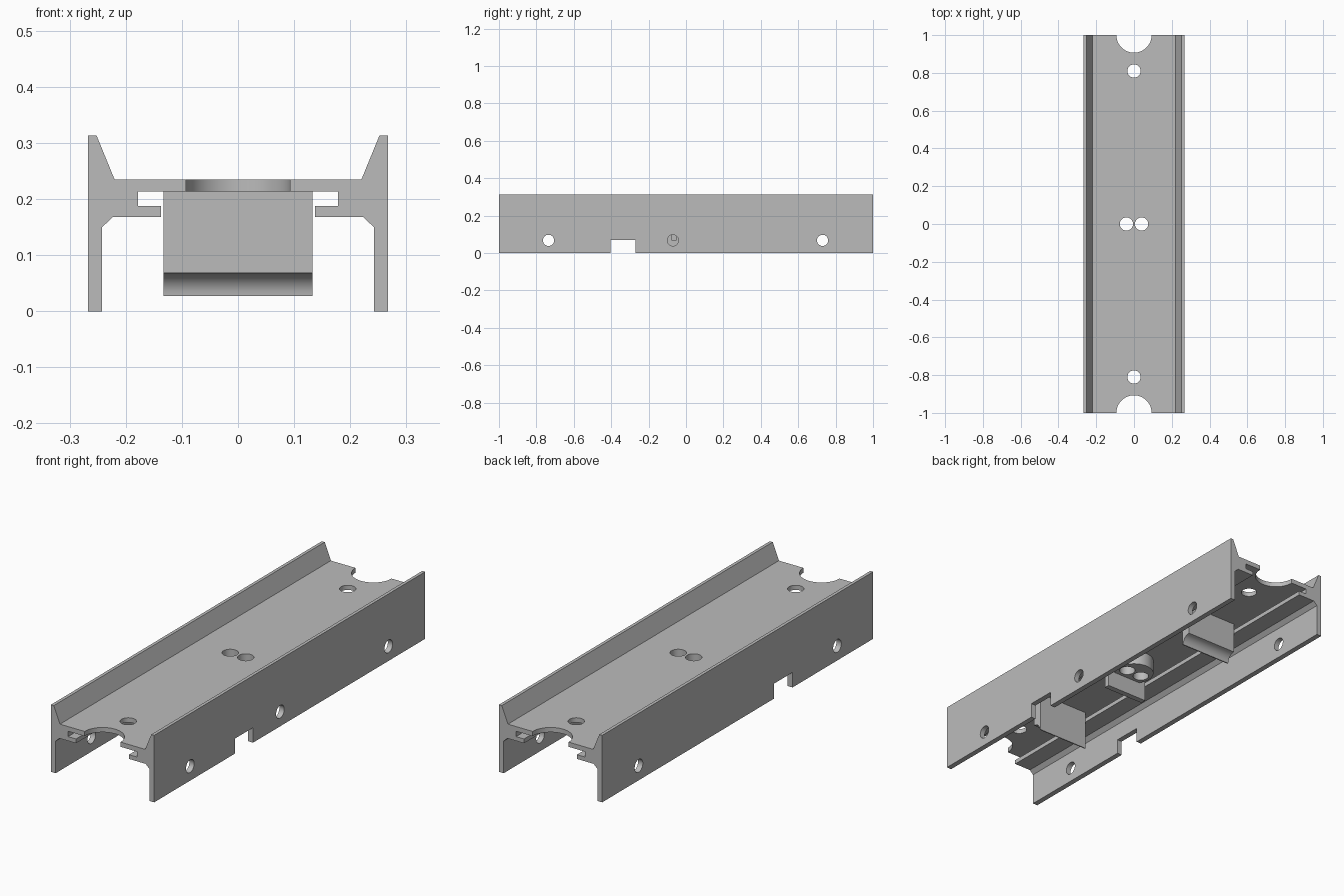
import bpy, bmesh, math
from mathutils import Matrix, Vector

cube = bpy.data.objects.get("Cube")
if cube:
    bpy.data.objects.remove(cube, do_unlink=True)

grey = bpy.data.materials.new("plain grey")
grey.use_nodes = True
grey.diffuse_color = (0.5, 0.5, 0.5, 1)
grey.node_tree.nodes["Principled BSDF"].inputs["Base Color"].default_value = (0.5, 0.5, 0.5, 1)


def make_object(name, bm):
    bmesh.ops.recalc_face_normals(bm, faces=bm.faces)
    mesh = bpy.data.meshes.new(name)
    bm.to_mesh(mesh)
    bm.free()
    mesh.materials.append(grey)
    obj = bpy.data.objects.new(name, mesh)
    bpy.context.collection.objects.link(obj)
    return obj


def prism(name, points, offset):
    """Closed outline swept along an offset vector."""
    bm = bmesh.new()
    face = bm.faces.new([bm.verts.new(p) for p in points])
    new = bmesh.ops.extrude_face_region(bm, geom=[face])["geom"]
    verts = [v for v in new if isinstance(v, bmesh.types.BMVert)]
    bmesh.ops.translate(bm, verts=verts, vec=Vector(offset))
    return make_object(name, bm)


def add_box(bm, low, high):
    low, high = Vector(low), Vector(high)
    bmesh.ops.create_cube(bm, size=1, matrix=Matrix.Translation((low + high) / 2)
                          @ Matrix.Diagonal((*(high - low), 1)))


def add_cylinder(bm, centre, radius, depth, axis="Z", sides=48):
    turn = Matrix.Rotation(math.pi / 2, 4, "Y") if axis == "X" else Matrix()
    bmesh.ops.create_cone(bm, cap_ends=True, segments=sides, radius1=radius, radius2=radius,
                          depth=depth, matrix=Matrix.Translation(centre) @ turn)


def cut(obj, bm):
    """Subtract the shapes in bm from obj."""
    cutter = make_object("cutter", bm)
    cutter.hide_render = True
    mod = obj.modifiers.new("cut", "BOOLEAN")
    mod.operation, mod.solver, mod.object = "DIFFERENCE", "EXACT", cutter
    bpy.context.view_layer.objects.active = obj
    bpy.ops.object.modifier_apply(modifier=mod.name)
    bpy.data.objects.remove(cutter, do_unlink=True)


def smooth(obj):
    bpy.ops.object.select_all(action="DESELECT")
    obj.select_set(True)
    bpy.context.view_layer.objects.active = obj
    bpy.ops.object.shade_smooth_by_angle(angle=math.radians(30))


# Channel: deck, side walls, undercut ledges
half = [(0.22, 0.235), (0.252, 0.313), (0.267, 0.313), (0.267, 0), (0.242, 0),
        (0.242, 0.15), (0.223, 0.168), (0.137, 0.168), (0.137, 0.188),
        (0.178, 0.188), (0.178, 0.213)]
outline = half + [(-x, z) for x, z in reversed(half)]
channel = prism("channel", [(x, -1, z) for x, z in outline], (0, 2, 0))

holes = bmesh.new()
# Deck holes and round end notches
for y in (-0.81, 0.81):
    add_cylinder(holes, (0, y, 0.22), 0.035, 0.1)
for y in (-1, 1):
    add_cylinder(holes, (0, y, 0.22), 0.093, 0.1, sides=64)
for x in (-0.04, 0.04):
    add_cylinder(holes, (x, 0, 0.22), 0.035, 0.1)
# Wall holes and lower notches
for side in (-1, 1):
    for y in (-0.735, 0.73):
        add_cylinder(holes, (side * 0.255, y, 0.068), 0.03, 0.08, "X")
    add_box(holes, (side * 0.255 - 0.04, -0.405, -0.05), (side * 0.255 + 0.04, -0.27, 0.07))
add_cylinder(holes, (0.255, -0.07, 0.068), 0.03, 0.08, "X")
cut(channel, holes)
smooth(channel)

# Hanging tabs with a hollow curve on the outer lower edge
for name, side in (("front_tab", -1), ("back_tab", 1)):
    profile = [(0.5, 0.214), (0.5, 0.027), (0.505, 0.027)]
    for i in range(9):
        a = math.pi / 2 * i / 8
        profile.append((0.546 - 0.041 * math.cos(a), 0.027 + 0.041 * math.sin(a)))
    profile.append((0.546, 0.214))
    del profile[3]
    smooth(prism(name, [(-0.133, side * y, z) for y, z in profile], (0.266, 0, 0)))

# Round boss with two bores below the deck
bm = bmesh.new()
add_cylinder(bm, (0, 0, 0.181), 0.088, 0.066, sides=64)
boss = make_object("centre_boss", bm)
bores = bmesh.new()
for x in (-0.04, 0.04):
    add_cylinder(bores, (x, 0, 0.18), 0.035, 0.2)
cut(boss, bores)
smooth(boss)

# Stop plate beside the boss
bm = bmesh.new()
add_box(bm, (-0.108, -0.077, 0.068), (0.108, -0.05, 0.214))
make_object("stop_plate", bm)
